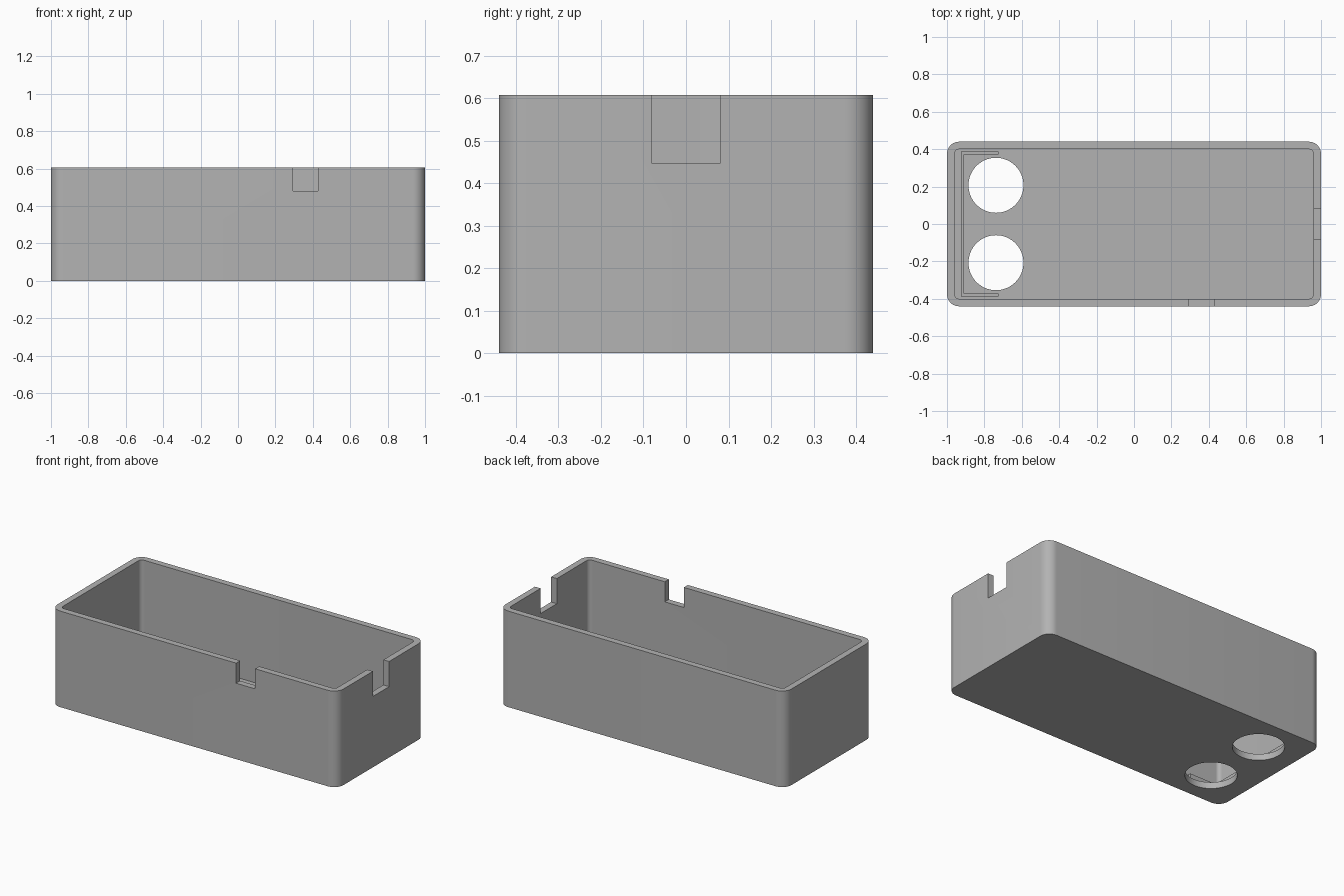
import bpy, bmesh
from math import pi, sin, cos

cube = bpy.data.objects.get("Cube")
if cube:
    bpy.data.objects.remove(cube, do_unlink=True)

HALF_X, HALF_Y, HEIGHT = 1.0, 0.44, 0.607
WALL, FLOOR = 0.04, 0.04

grey = bpy.data.materials.new("plain grey")
grey.use_nodes = True
colour = (0.45, 0.45, 0.45, 1)
grey.diffuse_color = colour
grey.node_tree.nodes["Principled BSDF"].inputs["Base Color"].default_value = colour


def prism(name, points, z0, z1):
    """Extrude a flat outline from z0 up to z1."""
    bm = bmesh.new()
    base = bm.faces.new([bm.verts.new((x, y, z0)) for x, y in points])
    top = bmesh.ops.extrude_face_region(bm, geom=[base])
    verts = [g for g in top["geom"] if isinstance(g, bmesh.types.BMVert)]
    bmesh.ops.translate(bm, verts=verts, vec=(0, 0, z1 - z0))
    bmesh.ops.recalc_face_normals(bm, faces=bm.faces)
    mesh = bpy.data.meshes.new(name)
    bm.to_mesh(mesh)
    bm.free()
    mesh.materials.append(grey)
    obj = bpy.data.objects.new(name, mesh)
    bpy.context.collection.objects.link(obj)
    return obj


def rounded(hx, hy, r, steps=10):
    points = []
    for i, (sx, sy) in enumerate([(1, 1), (-1, 1), (-1, -1), (1, -1)]):
        for k in range(steps + 1):
            a = (i + k / steps) * pi / 2
            points.append((sx * (hx - r) + r * cos(a), sy * (hy - r) + r * sin(a)))
    return points


def circle(cx, cy, r, sides=64):
    return [(cx + r * cos(2 * pi * k / sides), cy + r * sin(2 * pi * k / sides))
            for k in range(sides)]


def rect(x0, x1, y0, y1):
    return [(x0, y0), (x1, y0), (x1, y1), (x0, y1)]


def cut(target, cutter):
    cutter.hide_render = True
    mod = target.modifiers.new("cut", "BOOLEAN")
    mod.operation, mod.solver, mod.object = "DIFFERENCE", "EXACT", cutter
    bpy.context.view_layer.objects.active = target
    bpy.ops.object.modifier_apply(modifier=mod.name)
    bpy.data.objects.remove(cutter, do_unlink=True)


# Open tray with rounded upright corners
case = prism("case", rounded(HALF_X, HALF_Y, 0.065), 0, HEIGHT)
cut(case, prism("cavity", rounded(HALF_X - WALL, HALF_Y - WALL, 0.025), FLOOR, 1))

# Two round openings in the floor
for y in (-0.207, 0.207):
    cut(case, prism("floor_hole", circle(-0.738, y, 0.147), -0.1, 0.2))

# Cable notches in the front wall and the end wall
cut(case, prism("front_notch", rect(0.295, 0.428, -0.6, -0.35), 0.48, 1))
cut(case, prism("end_notch", rect(0.9, 1.2, -0.081, 0.081), 0.448, 1))

# Low U-shaped rib on the floor around the openings
x0, x1, y1, t = -0.925, -0.725, 0.388, 0.016
prism("board_rib", [(x0, -y1), (x1, -y1), (x1, t - y1), (x0 + t, t - y1),
                    (x0 + t, y1 - t), (x1, y1 - t), (x1, y1), (x0, y1)],
      FLOOR - 0.005, 0.08)

bpy.ops.object.select_all(action="DESELECT")
case.select_set(True)
bpy.context.view_layer.objects.active = case
bpy.ops.object.shade_smooth_by_angle(angle=pi / 6)
